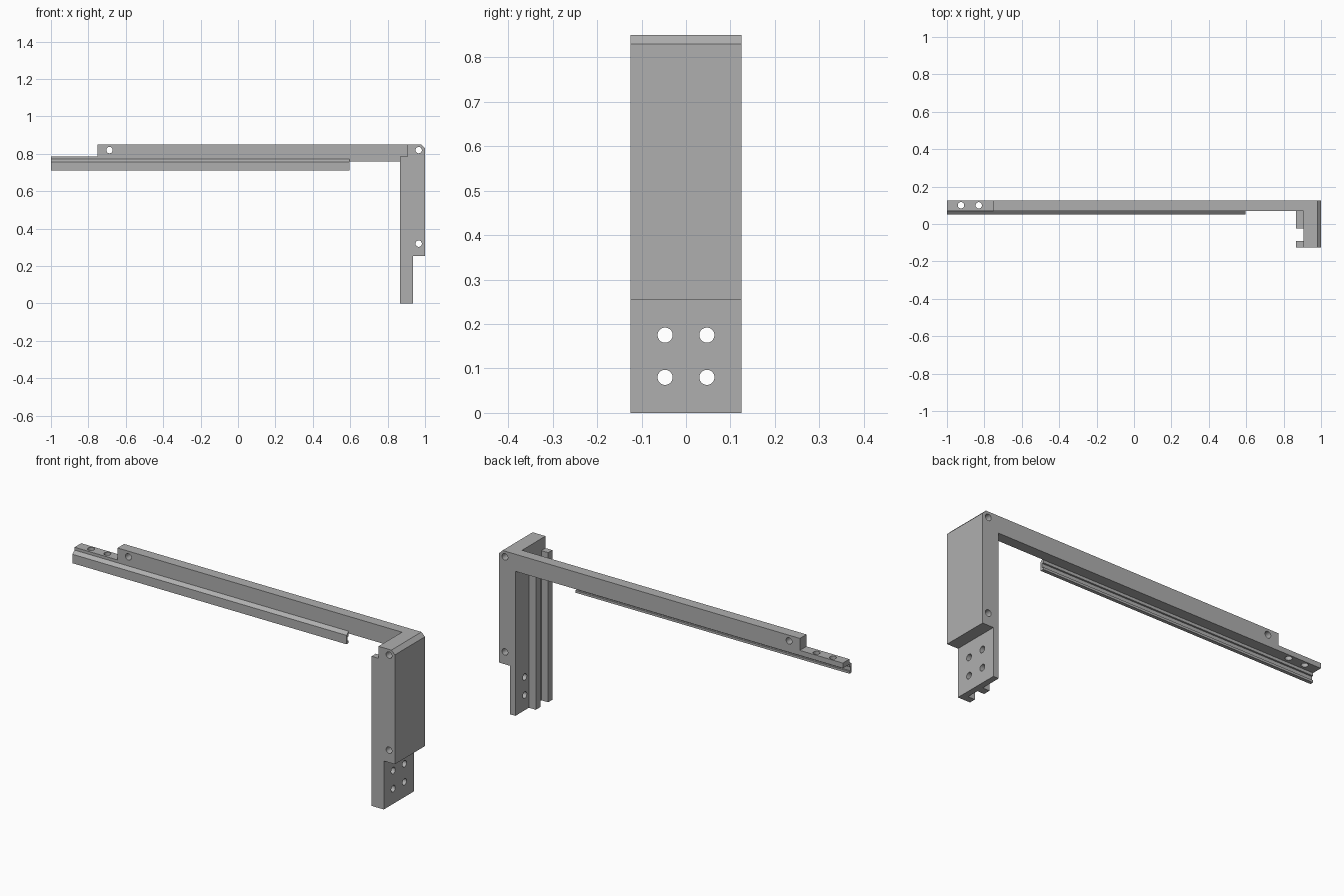
import bpy, bmesh, math
from mathutils import Vector

cube = bpy.data.objects.get("Cube")
if cube:
    bpy.data.objects.remove(cube, do_unlink=True)

grey = bpy.data.materials.new("plain_grey")
grey.use_nodes = True
COLOUR = (0.43, 0.43, 0.43, 1)
grey.diffuse_color = COLOUR
grey.node_tree.nodes["Principled BSDF"].inputs["Base Color"].default_value = COLOUR


def extrude(name, profile, axis, start, end):
    """Extrude a profile along an axis; points hold the other two axes in xyz order."""
    bm = bmesh.new()
    verts = []
    for p in profile:
        co = list(p)
        co.insert(axis, start)
        verts.append(bm.verts.new(co))
    face = bm.faces.new(verts)
    grown = bmesh.ops.extrude_face_region(bm, geom=[face])
    shift = Vector((0, 0, 0))
    shift[axis] = end - start
    moved = [g for g in grown["geom"] if isinstance(g, bmesh.types.BMVert)]
    bmesh.ops.translate(bm, verts=moved, vec=shift)
    bmesh.ops.recalc_face_normals(bm, faces=bm.faces)
    mesh = bpy.data.meshes.new(name)
    bm.to_mesh(mesh)
    bm.free()
    obj = bpy.data.objects.new(name, mesh)
    obj.data.materials.append(grey)
    bpy.context.collection.objects.link(obj)
    return obj


def rect(a0, a1, b0, b1):
    return [(a0, b0), (a1, b0), (a1, b1), (a0, b1)]


def drill(obj, axis, centre, start, end, radius=0.017):
    """Cut a round hole along an axis."""
    ring = [(centre[0] + radius * math.cos(t * math.tau / 32),
             centre[1] + radius * math.sin(t * math.tau / 32)) for t in range(32)]
    cutter = extrude(obj.name + "_hole_cutter", ring, axis, start, end)
    cutter.hide_render = True
    cutter.hide_set(True)
    mod = obj.modifiers.new("hole", 'BOOLEAN')
    mod.object = cutter
    mod.operation = 'DIFFERENCE'
    mod.solver = 'EXACT'


BACK, FRONT = 0.125, -0.125
ARM_FRONT = 0.07
INNER, RIB_FACE = 0.905, 0.865
ARM_LOW, STEP, TOP = 0.76, 0.787, 0.85

# Long arm with a thin stepped tab at its free end
arm = extrude("arm", [(-1, ARM_LOW), (INNER, ARM_LOW), (INNER, TOP),
                      (-0.75, TOP), (-0.75, STEP), (-1, STEP)], 1, ARM_FRONT, BACK)
drill(arm, 1, (-0.687, 0.82), -0.2, 0.2)
for x in (-0.925, -0.83):
    drill(arm, 2, (x, 0.1), 0.7, 0.9)

# Leg block with a chamfered top corner and a thin drilled foot
leg = extrude("leg", [(INNER, 0), (0.936, 0), (0.936, 0.255), (1, 0.255),
                      (1, 0.83), (0.98, TOP), (INNER, TOP)], 1, FRONT, BACK)
for z in (0.32, 0.82):
    drill(leg, 1, (0.966, z), -0.2, 0.2)
for y in (-0.047, 0.047):
    for z in (0.08, 0.175):
        drill(leg, 0, (y, z), 0.8, 1.1)

# Guide ribs down the inner side of the leg
extrude("leg_front_rib", rect(RIB_FACE, INNER, FRONT, -0.09), 2, 0, STEP)
extrude("leg_middle_rib", rect(RIB_FACE, INNER, -0.025, 0.013), 2, 0, STEP)
extrude("corner_block", rect(RIB_FACE, INNER, 0.013, ARM_FRONT), 2, ARM_LOW, STEP)

# Grooved rail with a sloped top edge along the arm
extrude("arm_rail", [(0.052, 0.71), (0.07, 0.71), (0.07, 0.722), (0.061, 0.722),
                     (0.061, 0.745), (0.07, 0.745), (0.07, 0.772), (0.052, 0.757)],
        0, -1, 0.595)
